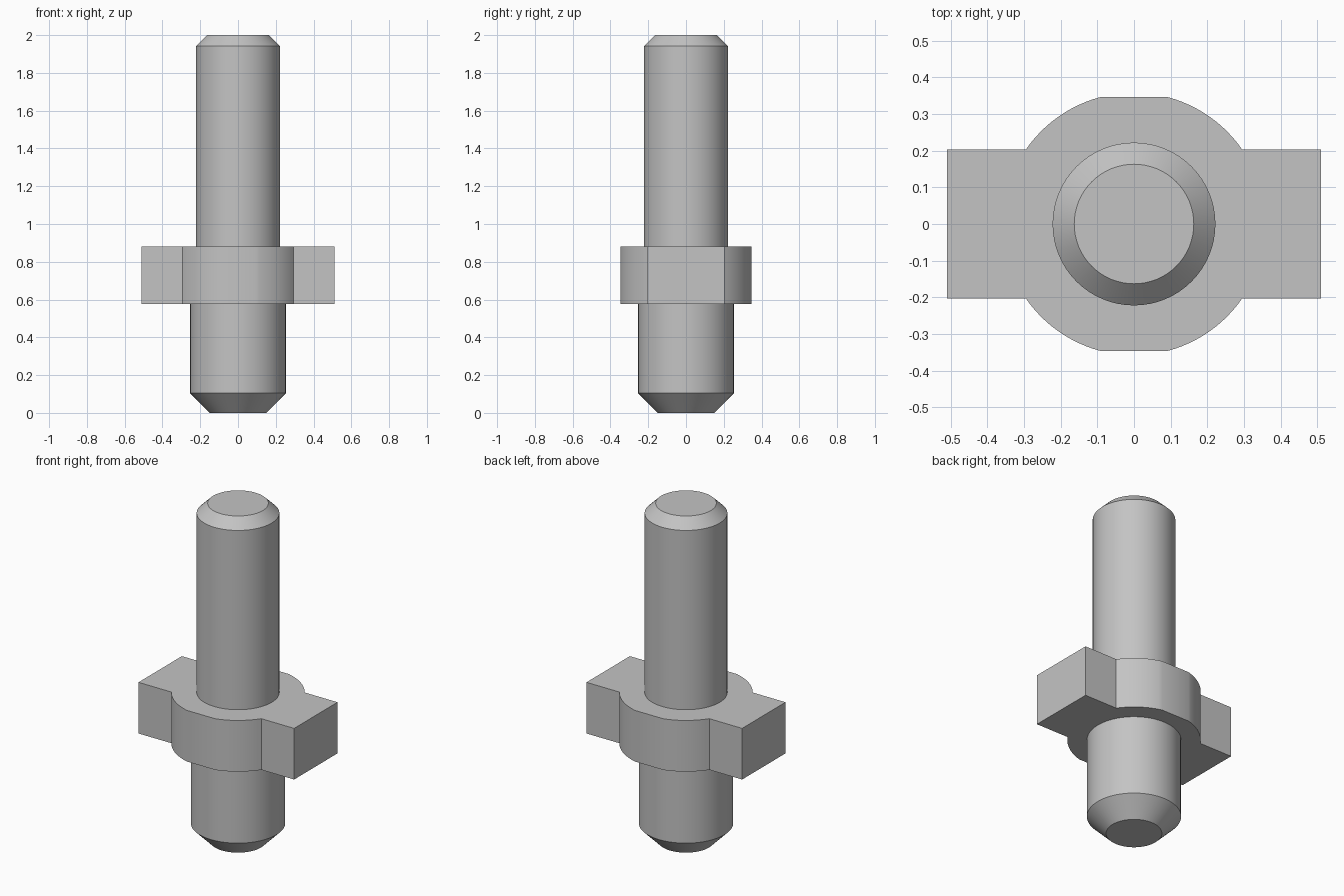
import bpy, bmesh, math

if "Cube" in bpy.data.objects:
    bpy.data.objects.remove(bpy.data.objects["Cube"])

grey = bpy.data.materials.new("steel_grey")
grey.diffuse_color = (0.55, 0.55, 0.55, 1)
grey.use_nodes = True
grey.node_tree.nodes["Principled BSDF"].inputs["Base Color"].default_value = grey.diffuse_color


def finish(name, bm):
    bmesh.ops.recalc_face_normals(bm, faces=bm.faces)
    mesh = bpy.data.meshes.new(name)
    bm.to_mesh(mesh)
    bm.free()
    mesh.materials.append(grey)
    obj = bpy.data.objects.new(name, mesh)
    bpy.context.collection.objects.link(obj)
    bpy.ops.object.select_all(action='DESELECT')
    obj.select_set(True)
    bpy.context.view_layer.objects.active = obj
    bpy.ops.object.shade_smooth_by_angle(angle=math.radians(20))
    return obj


def turned(name, profile, sides=64):
    """Revolve (radius, height) points around z, closing any flat end on the axis."""
    bm = bmesh.new()
    rings = [[bm.verts.new((r * math.cos(2 * math.pi * i / sides),
                            r * math.sin(2 * math.pi * i / sides), z))
              for i in range(sides)] for r, z in profile]
    for a, b in zip(rings, rings[1:]):
        for i in range(sides):
            j = (i + 1) % sides
            bm.faces.new((a[i], a[j], b[j], b[i]))
    bm.faces.new(rings[0])
    bm.faces.new(rings[-1])
    return finish(name, bm)


FLANGE_LOW, FLANGE_TOP = 0.577, 0.88

# Chamfered plug below the flange, and chamfered shaft above it
turned("lower_plug", [(0.15, 0), (0.253, 0.104), (0.253, FLANGE_LOW)])
turned("upper_shaft", [(0.222, FLANGE_TOP), (0.222, 1.942), (0.163, 2.0)])

# Flange: round disc with flattened front and back, and a square lug on each side
R, FLAT, LUG_X, LUG_Y = 0.358, 0.346, 0.51, 0.203
start, end = math.asin(LUG_Y / R), math.asin(FLAT / R)
quarter = [(LUG_X, LUG_Y)]
for k in range(13):
    t = start + (end - start) * k / 12
    quarter.append((R * math.cos(t), R * math.sin(t)))
half = quarter + [(-x, y) for x, y in reversed(quarter)]
outline = half + [(-x, -y) for x, y in half]

bm = bmesh.new()
base = bm.faces.new([bm.verts.new((x, y, FLANGE_LOW)) for x, y in outline])
top = bmesh.ops.extrude_face_region(bm, geom=[base], use_keep_orig=True)
bmesh.ops.translate(bm, vec=(0, 0, FLANGE_TOP - FLANGE_LOW),
                    verts=[v for v in top["geom"] if isinstance(v, bmesh.types.BMVert)])
finish("flange", bm)
